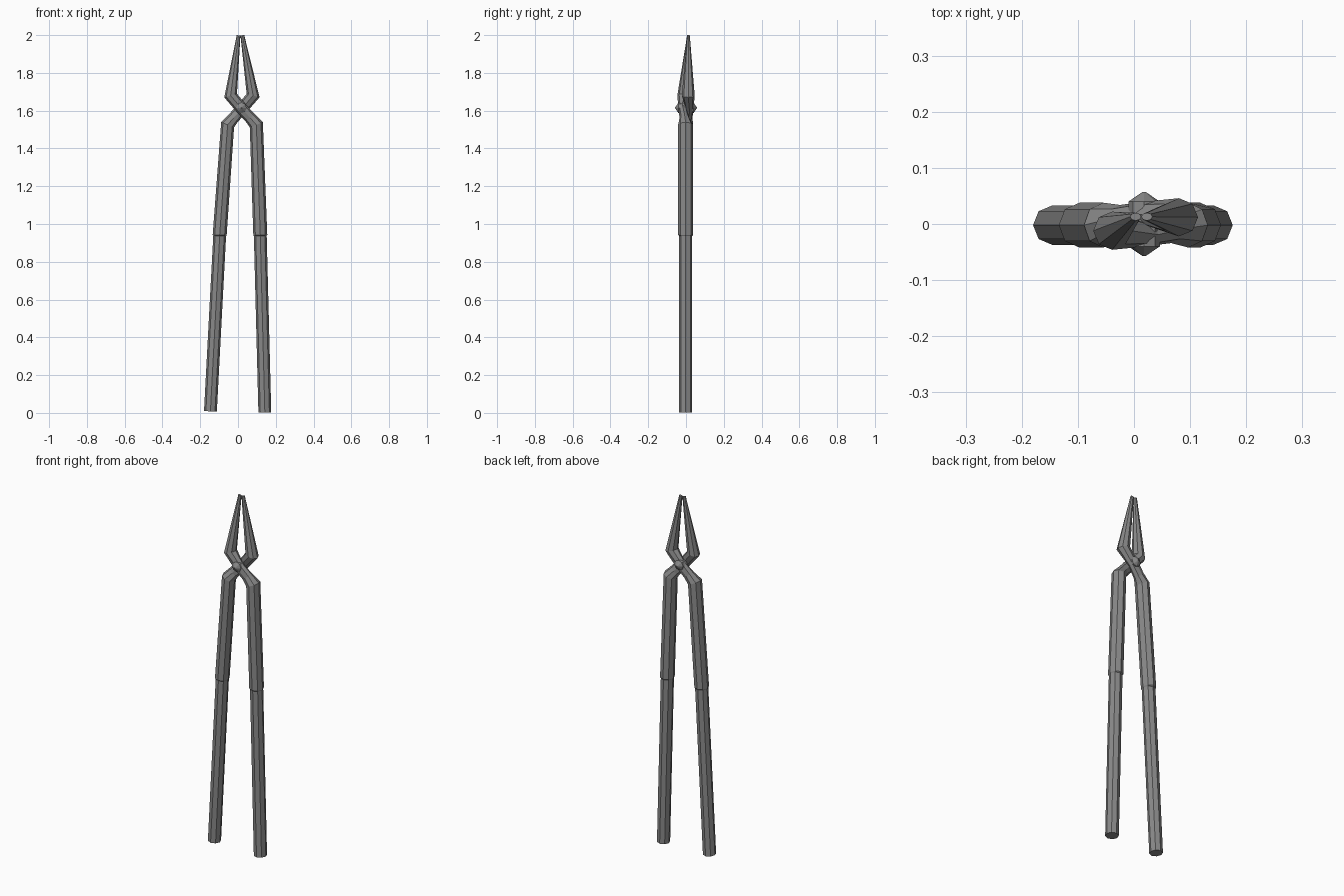
import bpy
import bmesh
from math import cos, sin, tau
from mathutils import Vector

cube = bpy.data.objects.get("Cube")
if cube:
    bpy.data.objects.remove(cube)

steel = bpy.data.materials.new("grey_steel")
steel.use_nodes = True
colour = (0.25, 0.25, 0.25, 1)
steel.diffuse_color = colour
shader = next(n for n in steel.node_tree.nodes if n.type == "BSDF_PRINCIPLED")
shader.inputs["Base Color"].default_value = colour

SIDES = 8


def skin(name, rings):
    """Join a list of point rings into a closed, flat-shaded tube."""
    bm = bmesh.new()
    loops = [[bm.verts.new(p) for p in ring] for ring in rings]
    for a, b in zip(loops, loops[1:]):
        for i in range(SIDES):
            j = (i + 1) % SIDES
            bm.faces.new((a[i], a[j], b[j], b[i]))
    bm.faces.new(loops[0])
    bm.faces.new(loops[-1])
    bmesh.ops.recalc_face_normals(bm, faces=bm.faces)
    mesh = bpy.data.meshes.new(name)
    bm.to_mesh(mesh)
    bm.free()
    mesh.materials.append(steel)
    obj = bpy.data.objects.new(name, mesh)
    bpy.context.collection.objects.link(obj)
    return obj


def arm(name, stations):
    """Bar through (x, y, z, half width, half depth) stations, mitred at bends."""
    path = [Vector((s[0], 0, s[2])) for s in stations]
    rings = []
    for k, (x, y, z, width, depth) in enumerate(stations):
        before = path[k] - path[k - 1] if k else path[1] - path[0]
        after = path[k + 1] - path[k] if k + 1 < len(path) else before
        before, after = before.normalized(), after.normalized()
        t = (before + after).normalized()
        side = Vector((t.z, 0, -t.x)) * width / t.dot(before)
        centre = Vector((x, y, z))
        rings.append([centre + side * cos(tau * i / SIDES)
                      + Vector((0, depth * sin(tau * i / SIDES), 0))
                      for i in range(SIDES)])
    return skin(name, rings)


def tong_half(name, foot, step, shoulder, neck, jaw, tip, back):
    """One handle, crossing neck and jaw; back is +1 for the rear bar."""
    arm(name, [
        (foot[0], -0.002, foot[1], 0.034, 0.035),
        (step, -0.002, 0.937, 0.034, 0.035),
        (step, -0.002, 0.942, 0.037, 0.040),
        (shoulder, -0.002, 1.525, 0.035, 0.040),
        (shoulder + (neck - shoulder) * 0.4, back * 0.008, 1.56, 0.031, 0.026),
        (neck, back * 0.019, 1.61, 0.031, 0.021),
        (jaw, back * 0.012, 1.68, 0.032, 0.034),
        (tip, 0.013, 1.999, 0.010, 0.007),
    ])


tong_half("rear_tong_half", (-0.146, 0.008), -0.097, -0.055, 0.02, 0.08, 0.023, 1)
tong_half("front_tong_half", (0.142, 0.002), 0.118, 0.097, 0.02, -0.039, 0.003, -1)

# Pivot rivet with a pointed head on both sides
profile = [(-0.057, 0.003), (-0.040, 0.028), (0.040, 0.028), (0.057, 0.003)]
skin("pivot_rivet", [
    [Vector((0.018 + r * cos(tau * i / SIDES), y, 1.615 + r * sin(tau * i / SIDES)))
     for i in range(SIDES)]
    for y, r in profile])
